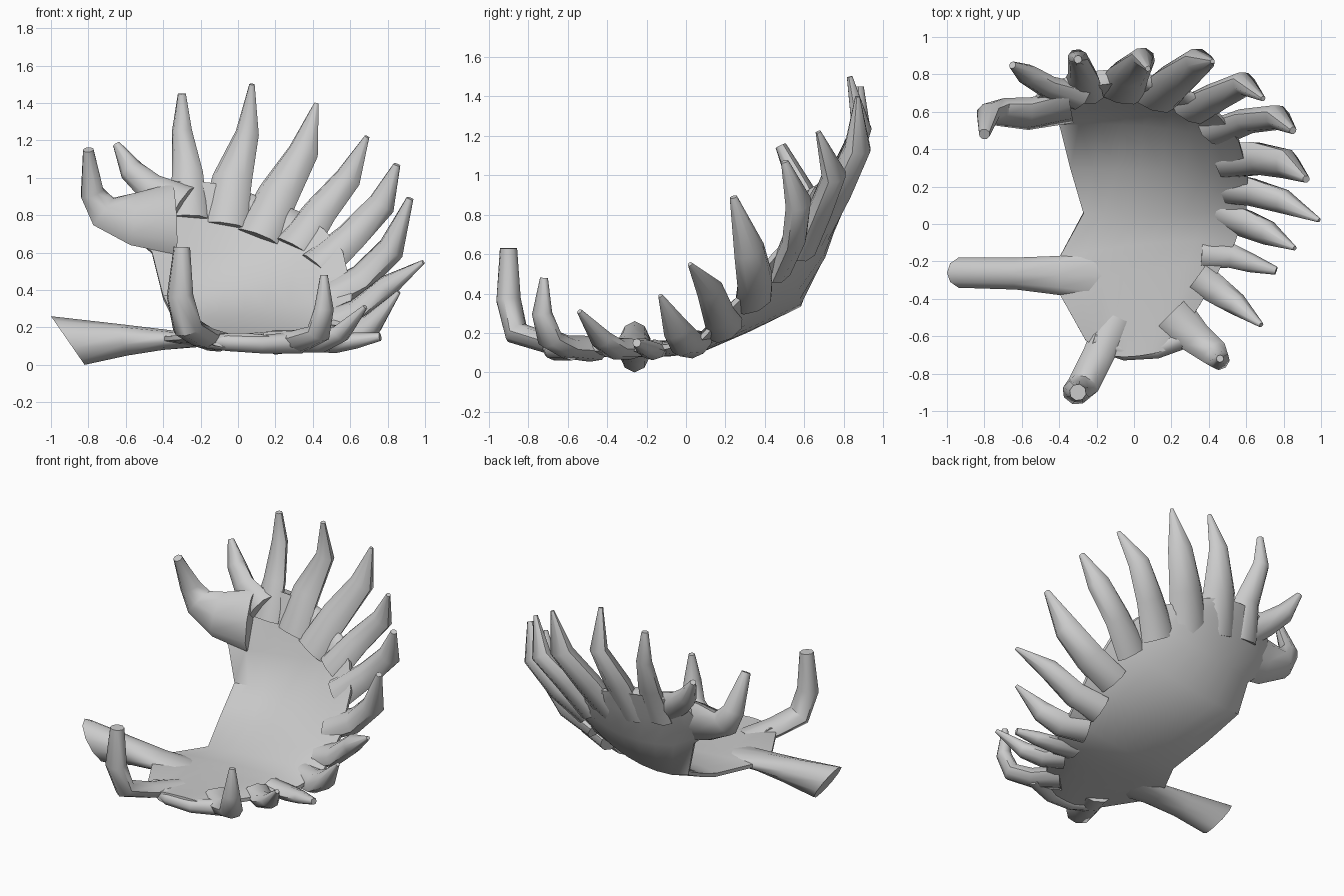
import bpy, bmesh, math
from mathutils import Vector as V


def loft(name, rings):
    """Bridge a list of equal-length closed rings and cap both ends."""
    bm = bmesh.new()
    vr = [[bm.verts.new(p) for p in r] for r in rings]
    n = len(rings[0])
    for a, b in zip(vr, vr[1:]):
        for i in range(n):
            bm.faces.new((a[i], a[(i + 1) % n], b[(i + 1) % n], b[i]))
    bm.faces.new(vr[0][::-1])
    bm.faces.new(vr[-1])
    bmesh.ops.recalc_face_normals(bm, faces=bm.faces)
    me = bpy.data.meshes.new(name)
    bm.to_mesh(me)
    bm.free()
    ob = bpy.data.objects.new(name, me)
    bpy.context.collection.objects.link(ob)
    bpy.ops.object.select_all(action='DESELECT')
    ob.select_set(True)
    bpy.context.view_layer.objects.active = ob
    bpy.ops.object.shade_smooth_by_angle(angle=math.radians(50))
    return ob


def tine(name, pts, widths, flat, hint):
    """Tapered oval tube along pts; flat = thickness / width at the base."""
    pts = [V(p) for p in pts]
    rings = []
    last = len(pts) - 1
    for i, (p, w) in enumerate(zip(pts, widths)):
        d1 = (pts[min(i + 1, last)] - p).normalized()
        d0 = (p - pts[max(i - 1, 0)]).normalized()
        t = (d0 + d1).normalized()
        side = t.cross(V(hint)).normalized()
        up = side.cross(t)
        f = flat + (1 - flat) * i / last
        rings.append([p + side * w * math.cos(a) + up * w * f * math.sin(a)
                      for a in (k * math.tau / 8 for k in range(8))])
    return loft(name, rings)


# Palm: rows of left, middle and right points, with a lens-shaped section
rows = [((-.15, -.70, .13), (.0, -.71, .13), (.20, -.67, .13)),
        ((-.26, -.62, .15), (.05, -.50, .12), (.36, -.42, .12)),
        ((-.40, -.37, .14), (.05, -.25, .12), (.47, -.22, .12)),
        ((-.40, -.18, .14), (.10, -.10, .12), (.54, -.10, .13)),
        ((-.27, .06, .13), (.15, .06, .14), (.60, .08, .18)),
        ((-.34, .30, .24), (.15, .30, .26), (.61, .27, .38)),
        ((-.40, .54, .36), (.05, .55, .40), (.56, .45, .60)),
        ((-.46, .56, .60), (.0, .67, .60), (.46, .58, .72)),
        ((-.60, .60, .72), (-.1, .74, .80), (.32, .69, .82)),
        ((-.48, .72, .95), (-.2, .78, .97), (.08, .79, .91))]
mids = [V(r[1]) for r in rows]
rings = []
for i, row in enumerate(rows):
    L, M, R = map(V, row)
    t = mids[min(i + 1, 9)] - mids[max(i - 1, 0)]
    n = V((0, -t.z, t.y)).normalized()
    top, bot = [], []
    for k in range(9):
        u = k / 8
        c = (L * (1 - u) * (1 - 2 * u) + M * 4 * u * (1 - u) + R * u * (2 * u - 1))
        h = .012 + .028 * math.sin(math.pi * u) ** .5 if 0 < k < 8 else .012
        top.append(c + n * h)
        bot.append(c - n * h)
    rings.append(top + bot[::-1])
loft("palm", rings)

# Beam: flattened where it joins the palm, cut obliquely at the outer end
rings = []
for x, y, z, ry, rz, shear in ((-.15, -.28, .13, .15, .03, 0), (-.40, -.275, .135, .11, .055, 0),
                               (-.62, -.265, .135, .09, .085, .03), (-.91, -.26, .13, .085, .13, .09)):
    rings.append([(x - shear * math.sin(a), y + ry * math.cos(a), z + rz * math.sin(a))
                  for a in (k * math.tau / 10 + math.tau / 20 for k in range(10))])
loft("beam", rings)

UP, SLOPE, RISE = (0, 0, 1), (-.4, -.5, .8), (-.2, -.9, .35)
# Front tines, turning upward
tine("brow_tine", [(-.10, -.50, .12), (-.19, -.70, .15), (-.27, -.86, .20), (-.31, -.90, .37), (-.30, -.90, .63)],
     [.10, .085, .085, .075, .045], .5, (.2, .7, .7))
tine("second_tine", [(.20, -.48, .12), (.33, -.61, .13), (.43, -.69, .17), (.46, -.73, .30), (.46, -.72, .48)],
     [.12, .09, .075, .055, .02], .55, (-.5, .6, .6))
tine("front_rim", [(-.22, -.62, .14), (-.05, -.68, .12), (.12, -.67, .11), (.34, -.58, .12)],
     [.05, .05, .05, .06], .9, UP)
# Side tines
tine("side_tine_1", [(.34, -.28, .12), (.45, -.36, .12), (.55, -.43, .17), (.68, -.54, .31)],
     [.09, .075, .06, .014], .6, UP)
tine("side_tine_2", [(.36, -.16, .12), (.52, -.17, .11), (.63, -.21, .13), (.76, -.25, .15)],
     [.08, .065, .05, .022], .6, UP)
tine("side_tine_3", [(.44, .06, .14), (.60, .0, .15), (.72, -.05, .22), (.86, -.13, .39)],
     [.09, .085, .07, .012], .6, SLOPE)
tine("side_tine_4", [(.45, .20, .22), (.63, .17, .28), (.80, .12, .42), (.99, .02, .55)],
     [.10, .085, .07, .012], .6, SLOPE)
tine("side_tine_5", [(.46, .34, .36), (.66, .35, .46), (.82, .32, .62), (.92, .24, .89)],
     [.11, .10, .085, .02], .55, SLOPE)
# Rear tines, fanning round the upper rim
tine("rear_tine_1", [(.42, .48, .52), (.60, .55, .68), (.77, .57, .86), (.85, .50, 1.07)],
     [.11, .09, .08, .02], .5, RISE)
tine("rear_tine_2", [(.30, .60, .62), (.44, .68, .82), (.59, .75, 1.00), (.69, .67, 1.22)],
     [.12, .095, .075, .014], .5, RISE)
tine("rear_tine_3", [(.10, .66, .68), (.22, .77, .92), (.35, .87, 1.14), (.42, .87, 1.40)],
     [.13, .115, .085, .012], .45, RISE)
tine("rear_tine_4", [(-.08, .70, .74), (-.03, .80, 1.0), (.05, .89, 1.24), (.075, .83, 1.50)],
     [.13, .11, .065, .015], .45, RISE)
tine("rear_tine_5", [(-.28, .70, .78), (-.27, .79, 1.02), (-.30, .89, 1.25), (-.30, .88, 1.45)],
     [.12, .085, .055, .022], .5, RISE)
tine("rear_tine_6", [(-.30, .68, .85), (-.47, .74, .95), (-.57, .80, 1.04), (-.65, .85, 1.18)],
     [.12, .08, .065, .02], .6, RISE)
# Inner lobe and hooked tine
tine("hooked_tine", [(-.34, .63, .78), (-.56, .59, .78), (-.72, .60, .82), (-.78, .59, .92), (-.80, .48, 1.15)],
     [.20, .15, .10, .07, .03], .35, (.3, -.9, .3))
